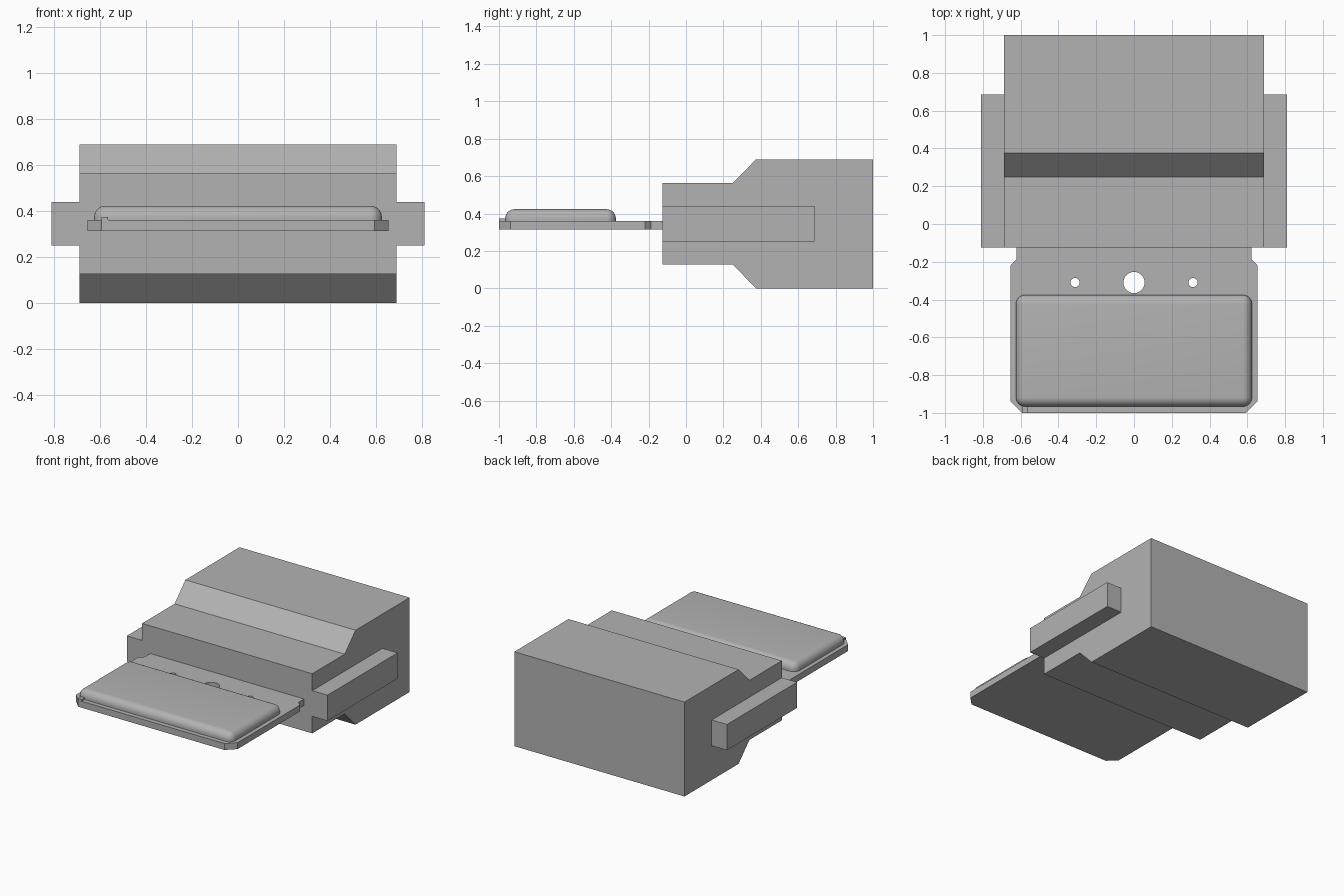
import bpy, bmesh
from mathutils import Vector

cube = bpy.data.objects.get("Cube")
if cube:
    bpy.data.objects.remove(cube, do_unlink=True)

grey = bpy.data.materials.new("plain grey")
grey.use_nodes = True
grey.diffuse_color = (0.45, 0.45, 0.45, 1)
grey.node_tree.nodes["Principled BSDF"].inputs["Base Color"].default_value = grey.diffuse_color


def finish(name, bm):
    bmesh.ops.recalc_face_normals(bm, faces=bm.faces)
    mesh = bpy.data.meshes.new(name)
    bm.to_mesh(mesh)
    bm.free()
    mesh.materials.append(grey)
    obj = bpy.data.objects.new(name, mesh)
    bpy.context.collection.objects.link(obj)
    return obj


def extrude(name, points, direction):
    bm = bmesh.new()
    face = bm.faces.new([bm.verts.new(p) for p in points])
    out = bmesh.ops.extrude_face_region(bm, geom=[face])
    verts = [v for v in out["geom"] if isinstance(v, bmesh.types.BMVert)]
    bmesh.ops.translate(bm, verts=verts, vec=direction)
    return finish(name, bm)


def box_mesh(low, high):
    bm = bmesh.new()
    bmesh.ops.create_cube(bm, size=1)
    low, high = Vector(low), Vector(high)
    for v in bm.verts:
        v.co = (low + high) / 2 + v.co * (high - low)
    return bm


# Housing: stepped side profile, symmetric above and below its mid height
W, MID = 0.688, 0.345
upper = [(-0.125, 0.218), (0.25, 0.218), (0.375, MID), (1, MID)]
profile = [(y, MID + h) for y, h in upper] + [(y, MID - h) for y, h in reversed(upper)]
extrude("housing", [(-W, y, z) for y, z in profile], (2 * W, 0, 0))

# Side rails
for name, s in (("left_rail", 1), ("right_rail", -1)):
    x0, x1 = sorted((s * W, s * 0.811))
    finish(name, box_mesh((x0, -0.125, 0.251), (x1, 0.686, 0.439)))

# Tongue plate with clipped corners
half = [(0.592, -1), (0.654, -0.938), (0.654, -0.22), (0.622, -0.187), (0.622, -0.12)]
outline = half + [(-x, y) for x, y in reversed(half)]
plate = extrude("tongue_plate", [(x, y, 0.314) for x, y in outline], (0, 0, 0.047))

# Round through holes in the plate
for x, r in ((0, 0.056), (-0.312, 0.024), (0.312, 0.024)):
    bpy.ops.mesh.primitive_cylinder_add(vertices=48, radius=r, depth=0.3, location=(x, -0.31, MID))
    cutter = bpy.context.object
    cutter.name = "hole_cutter"
    cutter.data.materials.append(grey)
    cutter.hide_render = True
    cutter.hide_set(True)
    cut = plate.modifiers.new("hole", "BOOLEAN")
    cut.object = cutter
    cut.operation = "DIFFERENCE"
    cut.solver = "EXACT"
bpy.context.view_layer.update()
baked = bpy.data.meshes.new_from_object(plate.evaluated_get(bpy.context.evaluated_depsgraph_get()))
plate.modifiers.clear()
plate.data = baked
for obj in [o for o in bpy.data.objects if o.name.startswith("hole_cutter")]:
    bpy.data.objects.remove(obj, do_unlink=True)

# Raised pad, rounded everywhere but its base
bm = box_mesh((-0.625, -0.967, 0.36), (0.625, -0.375, 0.423))
edges = [e for e in bm.edges if max(v.co.z for v in e.verts) > 0.4]
bmesh.ops.bevel(bm, geom=edges, offset=0.05, segments=8, profile=0.5, affect="EDGES")
pad = finish("raised_pad", bm)

# Small locating tab at the front right corner
finish("corner_tab", box_mesh((-0.594, -1, 0.355), (-0.564, -0.94, 0.374)))

# Smooth shading on curved parts
for obj in (pad, plate):
    bpy.ops.object.select_all(action="DESELECT")
    obj.select_set(True)
    bpy.context.view_layer.objects.active = obj
    bpy.ops.object.shade_smooth_by_angle(angle=0.6)
